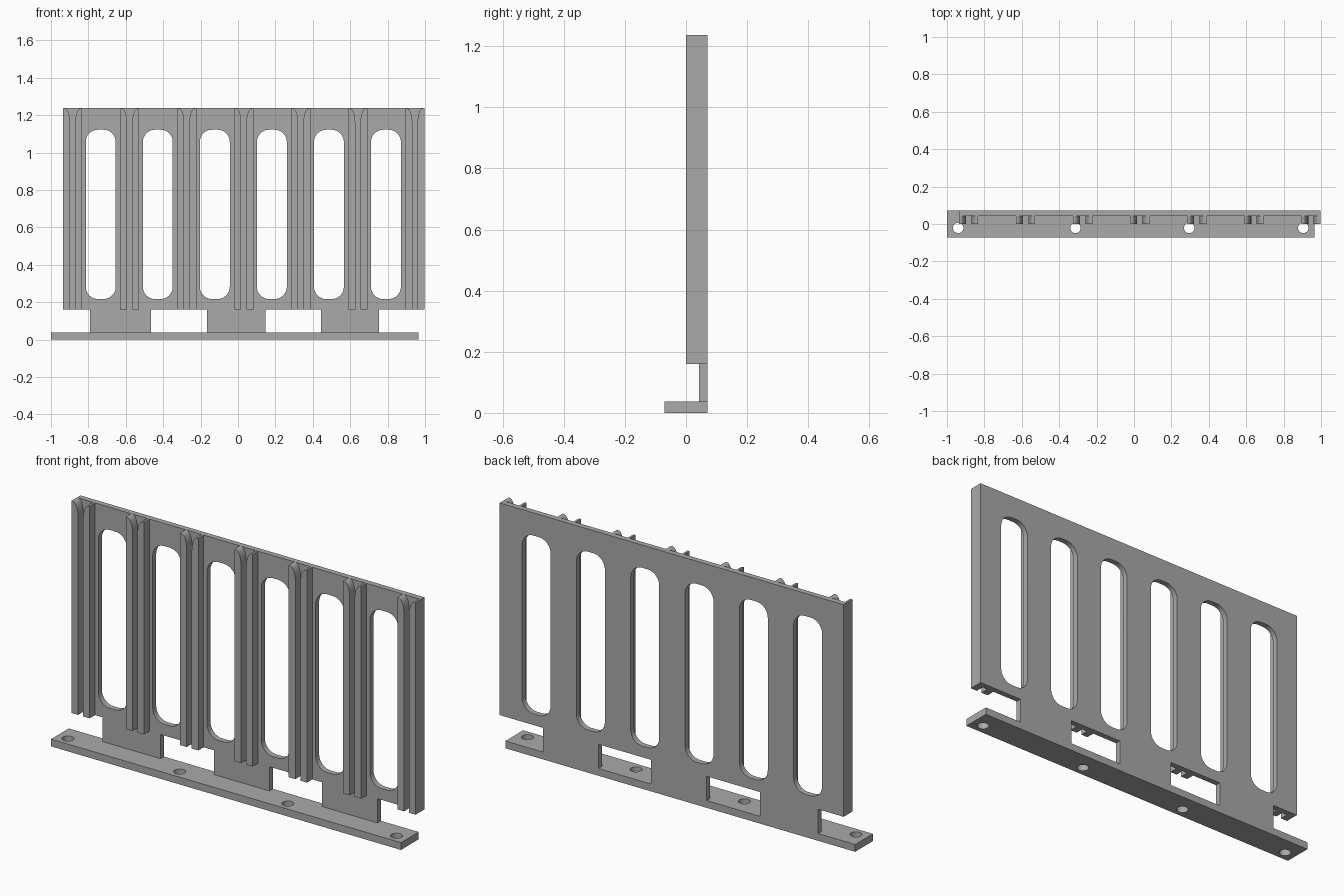
import bpy, bmesh, math
from mathutils import Matrix

cube = bpy.data.objects.get("Cube")
if cube:
    bpy.data.objects.remove(cube, do_unlink=True)

GREY = (0.4, 0.4, 0.4, 1)
mat = bpy.data.materials.new("plain grey")
mat.use_nodes = True
mat.diffuse_color = GREY
mat.node_tree.nodes["Principled BSDF"].inputs["Base Color"].default_value = GREY


def extrude(name, loops, lo, hi, upright=True):
    """Solid from closed 2D loops (inner loops are holes), from lo to hi in y or z."""
    curve = bpy.data.curves.new(name, "CURVE")
    curve.dimensions = "2D"
    curve.fill_mode = "BOTH"
    curve.extrude = (hi - lo) / 2
    for loop in loops:
        spline = curve.splines.new("POLY")
        spline.points.add(len(loop) - 1)
        for point, (u, v) in zip(spline.points, loop):
            point.co = (u, v, 0, 1)
        spline.use_cyclic_u = True
    obj = bpy.data.objects.new(name, curve)
    bpy.context.collection.objects.link(obj)
    bpy.ops.object.select_all(action="DESELECT")
    obj.select_set(True)
    bpy.context.view_layer.objects.active = obj
    bpy.ops.object.convert(target="MESH")
    obj = bpy.context.object
    mid = (lo + hi) / 2
    if upright:
        move = Matrix.Translation((0, mid, 0)) @ Matrix.Rotation(math.pi / 2, 4, "X")
    else:
        move = Matrix.Translation((0, 0, mid))
    bm = bmesh.new()
    bm.from_mesh(obj.data)
    bm.transform(move)
    bmesh.ops.remove_doubles(bm, verts=bm.verts, dist=0.0001)
    bmesh.ops.recalc_face_normals(bm, faces=bm.faces)
    bm.to_mesh(obj.data)
    bm.free()
    obj.data.materials.clear()
    obj.data.materials.append(mat)
    bpy.ops.object.shade_smooth_by_angle(angle=math.radians(30))
    return obj


def arc(cx, cy, rx, ry, start, end, n):
    angles = [math.radians(start + (end - start) * i / n) for i in range(n + 1)]
    return [(cx + rx * math.cos(a), cy + ry * math.sin(a)) for a in angles]


def slot(cx, half, bottom, top, r):
    loop = []
    for sx, z, start in ((1, top - r, 0), (-1, top - r, 90),
                         (-1, bottom + r, 180), (1, bottom + r, 270)):
        loop += arc(cx + sx * (half - r), z, r, r, start, start + 90, 8)
    return loop


LEFT, RIGHT, BOTTOM, TOP = -0.935, 0.997, 0.16, 1.237
BASE_TOP, PITCH = 0.037, 0.305
FRONT, FACE, BACK = 0.0, 0.043, 0.071

# Slotted panel with three feet
outline = [(RIGHT, TOP), (LEFT, TOP), (LEFT, BOTTOM)]
for a, b in ((-0.792, -0.465), (-0.166, 0.146), (0.443, 0.753)):
    outline += [(a, BOTTOM), (a, BASE_TOP), (b, BASE_TOP), (b, BOTTOM)]
outline.append((RIGHT, BOTTOM))
slots = [slot(-0.734 + PITCH * i, 0.08, 0.217, 1.122, 0.065) for i in range(6)]
extrude("slotted_panel", [outline] + slots, FACE, BACK)

# Base strip with screw holes
strip = [(-1, -BACK), (0.965, -BACK), (0.965, BACK), (-1, BACK)]
holes = [arc(x, -0.021, 0.028, 0.028, 0, 345, 23) for x in (-0.94, -0.313, 0.295, 0.905)]
extrude("base_strip", [strip] + holes, 0, BASE_TOP, upright=False)

# Paired guide ribs, the groove between them widening in a curve at the top
WIDTH, FLARE, DROP = 0.037, 0.03, 0.075
for i in range(7):
    x0 = LEFT + PITCH * i
    for side, outer, inward in (("right", x0, 1), ("left", x0 + 0.102, -1)):
        inner = outer + inward * WIDTH
        lip = arc(inner - inward * FLARE, TOP - DROP, inward * FLARE, DROP, 0, 90, 8)
        rib = [(outer, BOTTOM), (inner, BOTTOM)] + lip + [(outer, TOP)]
        extrude(f"guide_rib_{side}_{i + 1}", [rib], FRONT, FACE)
